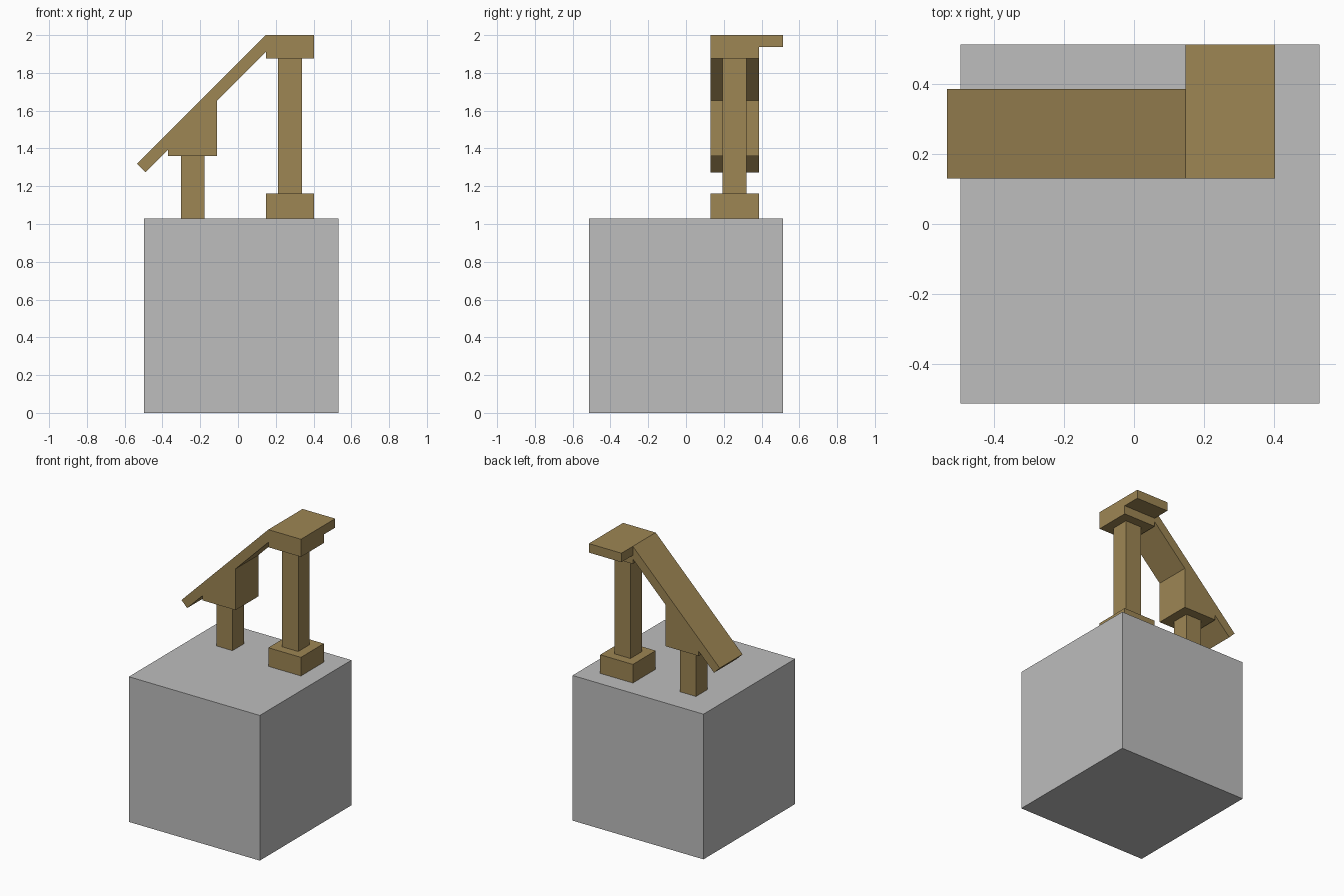
import bpy
import bmesh

cube = bpy.data.objects.get("Cube")
if cube:
    bpy.data.objects.remove(cube, do_unlink=True)


def material(name, rgb):
    m = bpy.data.materials.new(name)
    m.use_nodes = True
    m.diffuse_color = (*rgb, 1)
    bsdf = next(n for n in m.node_tree.nodes if n.type == 'BSDF_PRINCIPLED')
    bsdf.inputs["Base Color"].default_value = (*rgb, 1)
    return m


STONE = material("grey stone", (0.51, 0.51, 0.51))
WOOD = material("brown wood", (0.34, 0.238, 0.088))


def prism(name, profile, y0, y1, mat):
    """Extrude an x-z outline from y0 to y1."""
    bm = bmesh.new()
    face = bm.faces.new([bm.verts.new((x, y0, z)) for x, z in profile])
    ext = bmesh.ops.extrude_face_region(bm, geom=[face])
    verts = [g for g in ext["geom"] if isinstance(g, bmesh.types.BMVert)]
    bmesh.ops.translate(bm, verts=verts, vec=(0, y1 - y0, 0))
    bmesh.ops.recalc_face_normals(bm, faces=bm.faces)
    me = bpy.data.meshes.new(name)
    bm.to_mesh(me)
    bm.free()
    me.materials.append(mat)
    ob = bpy.data.objects.new(name, me)
    bpy.context.collection.objects.link(ob)
    return ob


def box(name, x0, x1, y0, y1, z0, z1, mat=WOOD):
    return prism(name, [(x0, z0), (x1, z0), (x1, z1), (x0, z1)], y0, y1, mat)


# Depth ranges shared by the wide blocks and the narrow posts
WIDE = (0.13, 0.386)
SLIM = (0.193, 0.321)

# Ground block
box("ground_block", -0.497, 0.531, -0.514, 0.514, 0, 1.03, STONE)

# Tall post with its foot, cap and rear ledge
box("tall_post_foot", 0.147, 0.403, *WIDE, 1.03, 1.162)
box("tall_post", 0.211, 0.338, *SLIM, 1.162, 1.875)
box("tall_post_cap", 0.147, 0.403, *WIDE, 1.875, 2.0)
box("rear_ledge", 0.147, 0.403, WIDE[1], 0.514, 1.936, 2.0)

# Short post and the wedge block carrying the ramp
box("short_post", -0.303, -0.178, *SLIM, 1.03, 1.36)
prism("ramp_support", [(-0.37, 1.36), (-0.11, 1.36), (-0.11, 1.655), (-0.37, 1.395)],
      *WIDE, WOOD)

# Sloping ramp plank
prism("ramp", [(0.147, 2.0), (-0.535, 1.318), (-0.49, 1.273), (0.147, 1.91)], *WIDE, WOOD)
